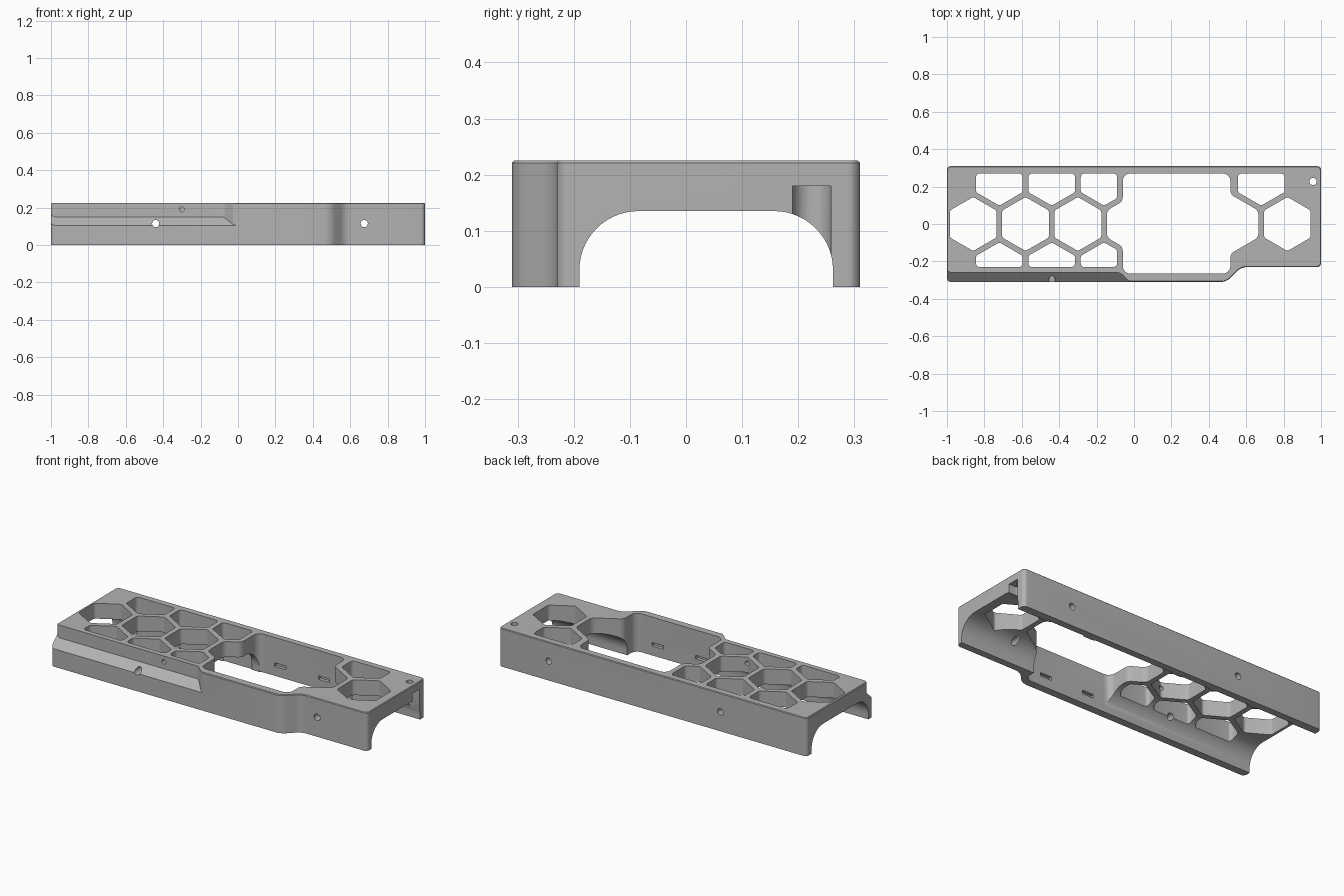
import bpy, bmesh, math
from mathutils import Vector

cube = bpy.data.objects.get("Cube")
if cube:
    bpy.data.objects.remove(cube, do_unlink=True)

HEIGHT = 0.225
PITCH = 0.28                      # honeycomb spacing
HALF = 0.125                      # half the flat-to-flat width of a cell
TIP = HALF / math.cos(math.pi / 6)
ROW = PITCH * math.sin(math.pi / 3)
SLOPE = math.tan(math.pi / 6)

plastic = bpy.data.materials.new("mid grey plastic")
plastic.use_nodes = True
grey = (0.45, 0.45, 0.45, 1)
plastic.diffuse_color = grey
plastic.node_tree.nodes["Principled BSDF"].inputs["Base Color"].default_value = grey


def fillet(points, radius, steps=8):
    """Round every corner of a closed 2D outline with a true arc."""
    pts = [Vector(p) for p in points]
    out = []
    for i, p in enumerate(pts):
        a, b = pts[i - 1] - p, pts[(i + 1) % len(pts)] - p
        u, v = a.normalized(), b.normalized()
        half = u.angle(v) / 2
        t = min(radius / math.tan(half), 0.48 * min(a.length, b.length))
        r = t * math.tan(half)
        centre = p + (u + v).normalized() * (r / math.sin(half))
        d0, d1 = (p + u * t - centre).normalized(), (p + v * t - centre).normalized()
        out += [centre + d0.slerp(d1, k / steps) * r for k in range(steps + 1)]
    return out


def circle(x, y, r, n=32):
    return [(x + r * math.cos(k * math.tau / n), y + r * math.sin(k * math.tau / n))
            for k in range(n)]


def prism(name, outline, lo, hi, axis="z", edit=None):
    """Extrude a 2D outline along an axis."""
    place = {"x": lambda a, b, h: (h, a, b),
             "y": lambda a, b, h: (a, h, b),
             "z": lambda a, b, h: (a, b, h)}[axis]
    bm = bmesh.new()
    base = bm.faces.new([bm.verts.new(place(a, b, lo)) for a, b in outline])
    grown = bmesh.ops.extrude_face_region(bm, geom=[base])["geom"]
    move = Vector(place(0, 0, hi - lo))
    bmesh.ops.translate(bm, vec=move, verts=[g for g in grown if isinstance(g, bmesh.types.BMVert)])
    bmesh.ops.recalc_face_normals(bm, faces=bm.faces[:])
    if edit:
        edit(bm)
        bmesh.ops.recalc_face_normals(bm, faces=bm.faces[:])
    mesh = bpy.data.meshes.new(name)
    bm.to_mesh(mesh)
    bm.free()
    mesh.materials.append(plastic)
    obj = bpy.data.objects.new(name, mesh)
    bpy.context.collection.objects.link(obj)
    return obj


def bevel_top(bm):
    rim = [e for e in bm.edges if all(v.co.z > HEIGHT - 0.001 for v in e.verts)]
    bmesh.ops.bevel(bm, geom=rim, offset=0.004, segments=1, affect="EDGES")


def slope_bottom(bm):
    cut = bmesh.ops.bisect_plane(bm, geom=bm.verts[:] + bm.edges[:] + bm.faces[:],
                                 plane_co=(0, -0.31, 0.105), plane_no=(0, -0.045, 0.05),
                                 clear_inner=True)
    edges = [g for g in cut["geom_cut"] if isinstance(g, bmesh.types.BMEdge)]
    bmesh.ops.edgenet_fill(bm, edges=edges)


# Outer shell with a jog in the front wall
shell_outline = fillet([(-1, -0.31), (0.49, -0.31), (0.575, -0.23), (1, -0.23),
                        (1, 0.31), (-1, 0.31)], 0.022)
# The jog gets a broader sweep than the corners
jog = fillet([(0.2, -0.31), (0.495, -0.31), (0.573, -0.23), (0.9, -0.23)], 0.08)[9:27]
shell_outline = shell_outline[:9] + jog + shell_outline[27:]
shell = prism("shell", shell_outline, 0, HEIGHT, edit=bevel_top)

cutters = []


def cutter(*args, **kw):
    cutters.append(prism("cutter", *args, **kw))


# Arched tunnel underneath, wider behind the jog
for front, x0, x1 in ((-0.265, -1.1, 0.46), (-0.19, 0.4, 1.1)):
    arch = [(front, -0.2), (0.262, -0.2), (0.262, 0.135), (front, 0.135)]
    cutter(fillet(arch, 0.105, 14), x0, x1, "x")

# Recessed shoulder with sloping floor on the front
shoulder = [(-1.1, -0.4), (0.1, -0.4), (0.1, -0.311), (-0.02, -0.311), (-0.075, -0.26),
            (-0.985, -0.26), (-1.015, -0.235), (-1.1, -0.235)]
cutter(fillet(shoulder, 0.04), 0, 0.3, edit=slope_bottom)

# Large window merged with the half cells at both ends
left, right, cl, cr = -0.06, 0.515, -0.02, 0.54
yl, yr = TIP - (cl - left) * SLOPE, TIP + (cr - right) * SLOPE
window = [(left, -0.265), (right, -0.265), (right, -yr), (cr + HALF, -TIP / 2),
          (cr + HALF, TIP / 2), (right, yr), (right, 0.27), (left, 0.27),
          (left, yl), (cl - HALF, TIP / 2), (cl - HALF, -TIP / 2), (left, -yl)]
cutter(fillet(window, 0.04), -0.1, 0.4)

# Full honeycomb cells along the middle
for k in (0, 1, 2, 6):
    cx = -0.86 + k * PITCH
    hexagon = [(cx + TIP * math.sin(a), TIP * math.cos(a))
               for a in (i * math.pi / 3 for i in range(6))]
    cutter(fillet(hexagon, 0.02, 5), -0.1, 0.4)

# Clipped cells along the long sides
for k, side in ((0, 1), (1, 1), (2, 1), (5, 1), (0, -1), (1, -1), (2, -1)):
    cx = -0.72 + k * PITCH
    x0, x1 = cx - HALF, min(cx + HALF, -0.09 if k == 2 else 1)
    edge = 0.27 if side > 0 else -0.23
    near = lambda x: side * (ROW - TIP + abs(x - cx) * SLOPE)
    cell = [(x0, edge), (x0, near(x0)), (cx, near(cx)), (x1, near(x1)), (x1, edge)]
    cutter(fillet(cell, 0.02, 5), -0.1, 0.4)

# Cross holes through both long walls, and the small hole in the front rib
for x in (-0.44, 0.675):
    cutter(circle(x, 0.114, 0.019), -0.5, 0.5, "y")
cutter(circle(-0.3, 0.19, 0.013, 24), -0.4, -0.08, "y")

# Blind slots inside the window walls
for x in (0.086, 0.37):
    cutter([(x - 0.037, 0.055), (x + 0.037, 0.055), (x + 0.037, 0.076), (x - 0.037, 0.076)],
           -0.285, 0.29, "y")

# Open-ended screw pocket and its hole in the top
pocket = [(0.96 + 0.034 * math.cos(a), 0.224 + 0.034 * math.sin(a))
          for a in (math.pi * (0.5 + k / 20) for k in range(21))]
cutter(pocket + [(1.1, 0.19), (1.1, 0.258)], -0.1, 0.18)
cutter(circle(0.957, 0.227, 0.019), 0.1, 0.4)

# Carve the shell
bpy.context.view_layer.objects.active = shell
shell.select_set(True)
for c in cutters:
    c.hide_render = True
    mod = shell.modifiers.new("carve", "BOOLEAN")
    mod.operation, mod.solver, mod.object = "DIFFERENCE", "EXACT", c
    bpy.ops.object.modifier_apply(modifier=mod.name)
    bpy.data.objects.remove(c, do_unlink=True)

bpy.ops.object.shade_smooth_by_angle(angle=math.radians(25))
